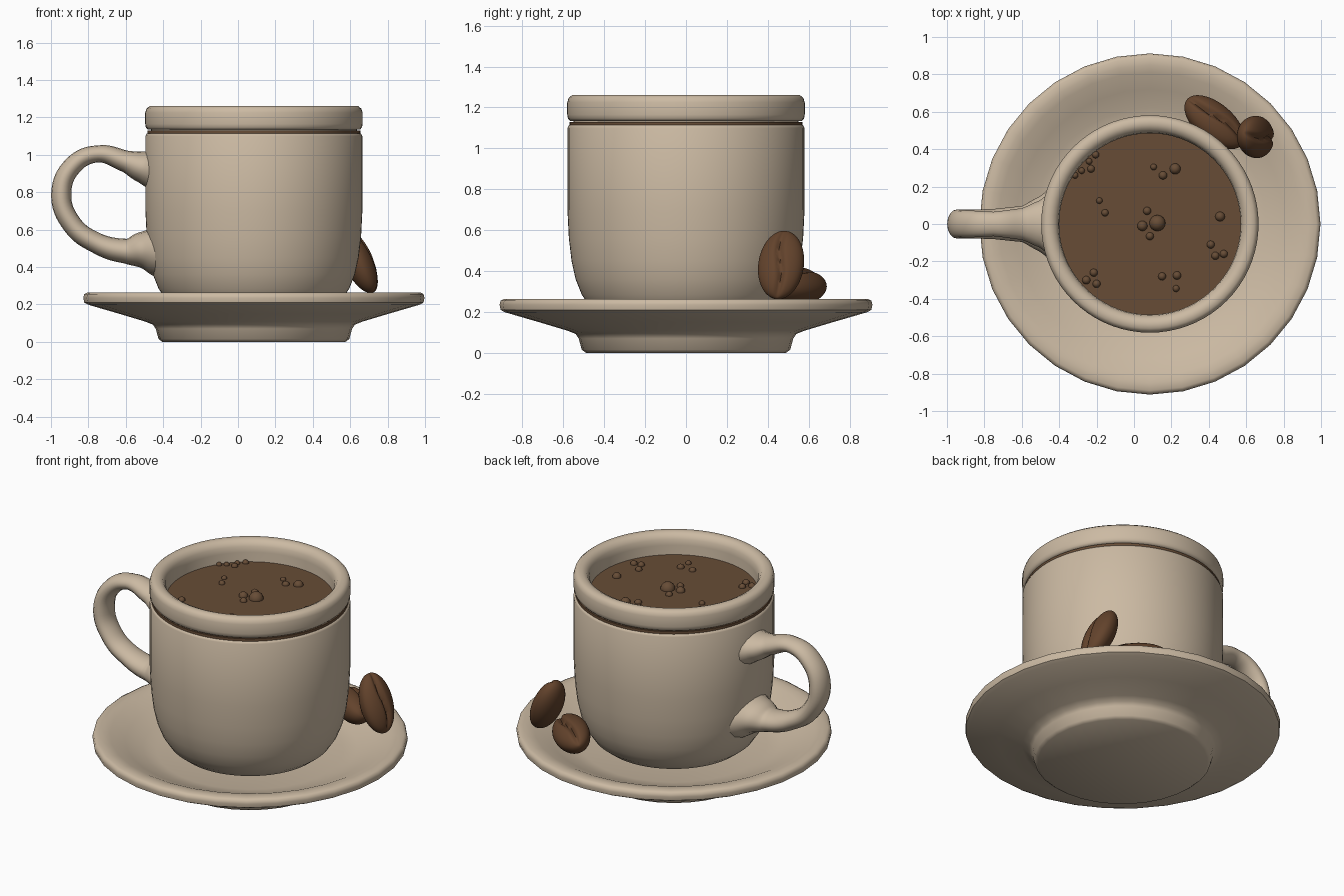
import bpy, bmesh, math
from mathutils import Matrix, Vector

if "Cube" in bpy.data.objects:
    bpy.data.objects.remove(bpy.data.objects["Cube"], do_unlink=True)

AXIS_X = 0.085          # the mug and saucer share this centre line
COFFEE_LEVEL = 1.13


def make_material(name, rgb):
    material = bpy.data.materials.new(name)
    material.use_nodes = True
    colour = (*rgb, 1)
    material.diffuse_color = colour
    shader = next(n for n in material.node_tree.nodes if n.type == 'BSDF_PRINCIPLED')
    shader.inputs["Base Color"].default_value = colour
    return material


cream = make_material("cream ceramic", (0.60, 0.49, 0.365))
coffee_brown = make_material("coffee brown", (0.135, 0.073, 0.037))
bean_brown = make_material("roasted bean brown", (0.125, 0.056, 0.025))


def smooth(obj, degrees):
    bpy.ops.object.select_all(action='DESELECT')
    obj.select_set(True)
    bpy.context.view_layer.objects.active = obj
    bpy.ops.object.shade_smooth_by_angle(angle=math.radians(degrees))


def finish(name, bm, material, degrees=50):
    """Turn a bmesh into a shaded, coloured object."""
    bmesh.ops.recalc_face_normals(bm, faces=bm.faces)
    mesh = bpy.data.meshes.new(name)
    bm.to_mesh(mesh)
    bm.free()
    mesh.materials.append(material)
    obj = bpy.data.objects.new(name, mesh)
    bpy.context.collection.objects.link(obj)
    smooth(obj, degrees)
    return obj


def lathe(name, profile, material, sides):
    """Spin a (radius, height) profile around the vertical axis."""
    bm = bmesh.new()
    points = [bm.verts.new((radius, 0, height)) for radius, height in profile]
    edges = [bm.edges.new(pair) for pair in zip(points, points[1:])]
    bmesh.ops.spin(bm, geom=points + edges, cent=(0, 0, 0), axis=(0, 0, 1),
                   angle=math.tau, steps=sides, use_merge=True)
    bmesh.ops.remove_doubles(bm, verts=bm.verts, dist=0.0005)
    obj = finish(name, bm, material)
    obj.location.x = AXIS_X
    return obj


# Saucer with a stepped foot, rounded lip and dished top
lathe("saucer", [
    (0, 0), (0.49, 0), (0.51, 0.015), (0.525, 0.07), (0.54, 0.092), (0.58, 0.108),
    (0.72, 0.15), (0.885, 0.198), (0.907, 0.21), (0.912, 0.235), (0.907, 0.255),
    (0.89, 0.264), (0.85, 0.264), (0.81, 0.255), (0.72, 0.215), (0.62, 0.175),
    (0.54, 0.155), (0, 0.15)], cream, 32)

# Mug body, with a narrow groove under its rolled rim
lathe("mug_body", [
    (0, 0.16), (0.36, 0.16), (0.42, 0.185), (0.47, 0.225), (0.51, 0.285), (0.54, 0.36),
    (0.56, 0.45), (0.573, 0.56), (0.58, 0.7), (0.58, 1.1), (0.573, 1.113), (0.55, 1.118),
    (0.55, 1.134), (0.568, 1.135), (0.578, 1.147), (0.581, 1.165), (0.581, 1.225),
    (0.574, 1.247), (0.558, 1.26), (0.53, 1.262), (0.505, 1.25), (0.49, 1.225),
    (0.485, 1.19), (0.485, 0.5), (0.4, 0.28), (0, 0.25)], cream, 72)

# Coffee, whose edge fills the groove under the rim
lathe("coffee", [(0, 1.105), (0.57, 1.105), (0.57, COFFEE_LEVEL), (0, COFFEE_LEVEL)],
      coffee_brown, 72)

# Handle: a tapered tube along a planar curve, widened sideways
handle_path = [  # x, z, radius
    (-0.43, 0.92, 0.125), (-0.51, 0.935, 0.085), (-0.6, 0.965, 0.058),
    (-0.75, 1.005, 0.045), (-0.88, 0.945, 0.05), (-0.945, 0.79, 0.054),
    (-0.885, 0.625, 0.053), (-0.76, 0.53, 0.055), (-0.6, 0.485, 0.066),
    (-0.51, 0.49, 0.1), (-0.43, 0.485, 0.14)]
curve = bpy.data.curves.new("handle", 'CURVE')
curve.dimensions = '3D'
curve.bevel_depth = 1
curve.bevel_resolution = 6
curve.resolution_u = 8
curve.use_fill_caps = True
spline = curve.splines.new('BEZIER')
spline.bezier_points.add(len(handle_path) - 1)
for point, (x, z, radius) in zip(spline.bezier_points, handle_path):
    point.co = (x, 0, z)
    point.radius = radius
    point.handle_left_type = point.handle_right_type = 'AUTO'
curve.materials.append(cream)
handle = bpy.data.objects.new("handle", curve)
handle.scale.y = 1.45
bpy.context.collection.objects.link(handle)
bpy.ops.object.select_all(action='DESELECT')
handle.select_set(True)
bpy.context.view_layer.objects.active = handle
bpy.ops.object.convert(target='MESH')
smooth(bpy.context.object, 60)

# Bubbles floating in small clusters
bubbles = [  # x, y, radius
    (0.125, 0.005, 0.043), (0.045, -0.01, 0.027), (0.07, 0.07, 0.021), (0.085, -0.065, 0.021),
    (0.22, 0.295, 0.029), (0.155, 0.26, 0.022), (0.105, 0.305, 0.017),
    (0.46, 0.04, 0.026), (0.41, -0.11, 0.021), (0.435, -0.17, 0.021), (0.48, -0.16, 0.021),
    (0.15, -0.28, 0.021), (0.23, -0.275, 0.022), (0.225, -0.345, 0.018),
    (-0.215, -0.26, 0.021), (-0.255, -0.3, 0.022), (-0.2, -0.32, 0.021),
    (-0.185, 0.125, 0.017), (-0.155, 0.06, 0.019), (-0.23, 0.295, 0.02),
    (-0.28, 0.285, 0.017), (-0.315, 0.26, 0.017), (-0.24, 0.335, 0.017), (-0.205, 0.37, 0.019)]
bm = bmesh.new()
for x, y, radius in bubbles:
    bmesh.ops.create_uvsphere(bm, u_segments=16, v_segments=10, radius=radius,
                              matrix=Matrix.Translation((x, y, COFFEE_LEVEL)))
finish("bubbles", bm, coffee_brown)


def make_bean(name, centre, long_axis, face_direction, size):
    """Ellipsoid with one flatter side that carries a wavy crease."""
    bm = bmesh.new()
    bmesh.ops.create_uvsphere(bm, u_segments=48, v_segments=32, radius=1)
    for vert in bm.verts:
        # put the poles at the tips of the bean
        x, y, z = vert.co.z, vert.co.x, vert.co.y
        if z > 0:
            offset = y - 0.12 * math.sin(x * math.pi)
            z = z * 0.8 - 0.3 * z * math.exp(-(offset / 0.13) ** 2)
        vert.co = (x * size[0], y * size[1], z * size[2])
    along = Vector(long_axis).normalized()
    across = Vector(face_direction).cross(along).normalized()
    facing = along.cross(across)
    bean = finish(name, bm, bean_brown, 70)
    rotation = Matrix((along, across, facing)).transposed().to_4x4()
    bean.matrix_world = Matrix.Translation(centre) @ rotation


# One bean leans against the other, which lies beside the mug
make_bean("leaning_bean", (0.655, 0.465, 0.43), (-0.38, 0.12, 0.9), (0.9, -0.1, 0.38),
          (0.18, 0.112, 0.085))
make_bean("lying_bean", (0.43, 0.545, 0.335), (0.77, -0.64, 0), (0.3, 0.36, 0.88),
          (0.19, 0.105, 0.1))
